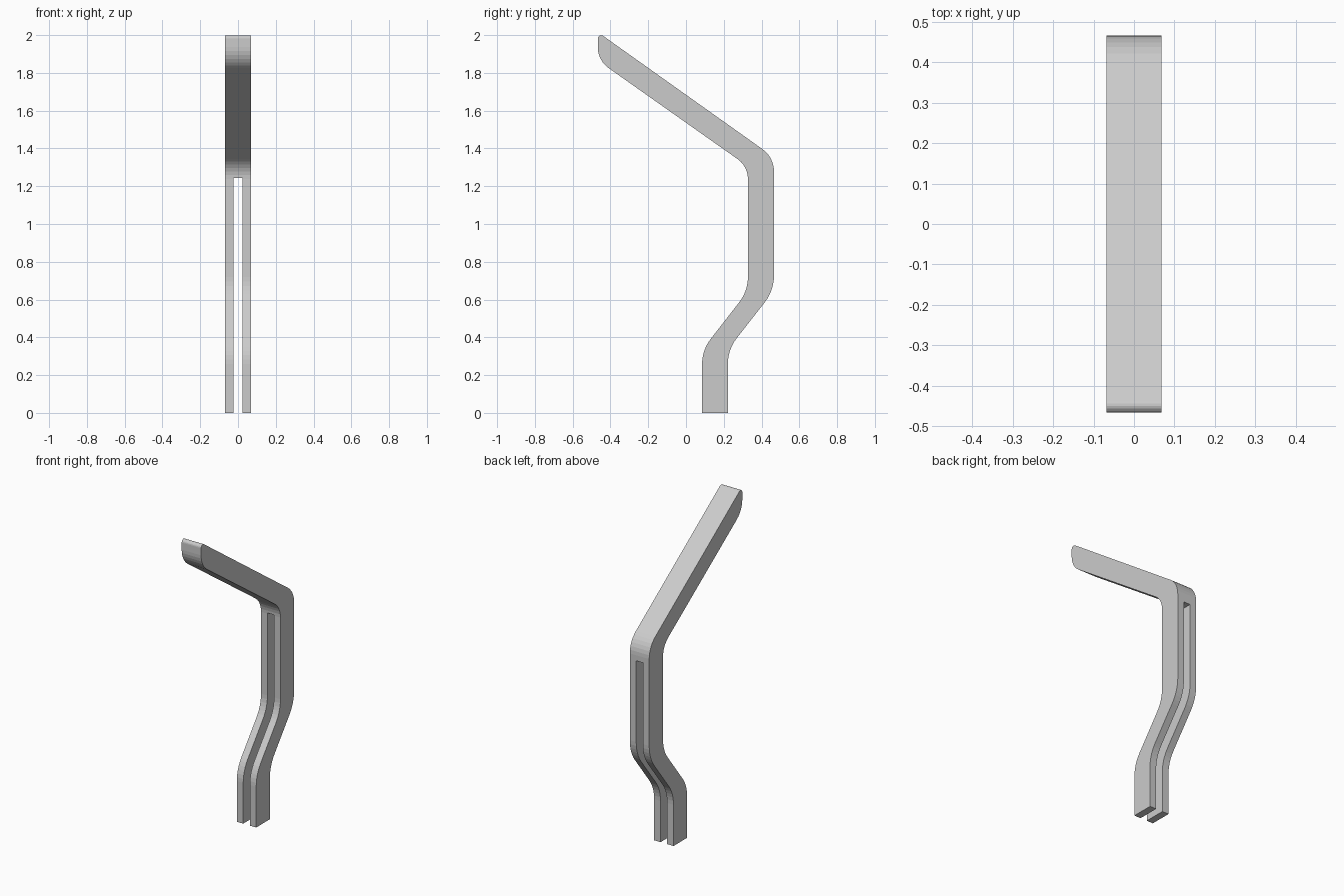
import bpy, bmesh
from math import tan, pi
from mathutils import Vector

if "Cube" in bpy.data.objects:
    bpy.data.objects.remove(bpy.data.objects["Cube"])

HALF_W = 0.068

# Side outline (y, z, fillet tangent length); zero means a sharp corner
OUTLINE = [
    (0.085, 0.0, 0), (0.222, 0.0, 0),
    (0.222, 0.336, 0.075), (0.466, 0.648, 0.08),
    (0.466, 1.353, 0.075), (-0.467, 2.016, 0.035),
    (-0.467, 1.866, 0.07), (0.328, 1.305, 0.067),
    (0.328, 0.645, 0.075), (0.085, 0.333, 0.075),
]


def rounded(points, steps=6):
    """Replace each corner by a circular arc."""
    out = []
    n = len(points)
    for i, (y, z, t) in enumerate(points):
        c = Vector((y, z))
        if not t:
            out.append(c)
            continue
        a = (Vector(points[i - 1][:2]) - c).normalized()
        b = (Vector(points[(i + 1) % n][:2]) - c).normalized()
        half = a.angle(b) / 2
        r = t * tan(half)
        centre = c + (a + b).normalized() * (t**2 + r**2) ** 0.5
        p, q = c + a * t - centre, c + b * t - centre
        sweep = pi - 2 * half
        for k in range(steps + 1):
            d = p.slerp(q, k / steps) if sweep > 0.01 else p.lerp(q, k / steps)
            out.append(centre + d.normalized() * r)
    return out


def extrude_profile(name, profile, half_width):
    bm = bmesh.new()
    face = bm.faces.new([bm.verts.new((-half_width, p.x, p.y)) for p in profile])
    new = bmesh.ops.extrude_face_region(bm, geom=[face])["geom"]
    verts = [g for g in new if isinstance(g, bmesh.types.BMVert)]
    bmesh.ops.translate(bm, verts=verts, vec=(2 * half_width, 0, 0))
    bmesh.ops.recalc_face_normals(bm, faces=bm.faces)
    mesh = bpy.data.meshes.new(name)
    bm.to_mesh(mesh)
    bm.free()
    obj = bpy.data.objects.new(name, mesh)
    bpy.context.collection.objects.link(obj)
    return obj


# Bent bar
bar = extrude_profile("bent_bar", rounded(OUTLINE), HALF_W)

# Slot that splits the lower bar into two prongs
slot = extrude_profile("slot_cutter", [Vector(p) for p in
                       ((-0.3, -0.2), (0.7, -0.2), (0.7, 1.243), (-0.3, 1.243))], 0.023)
cut = bar.modifiers.new("slot", 'BOOLEAN')
cut.operation = 'DIFFERENCE'
cut.solver = 'EXACT'
cut.object = slot
bpy.context.view_layer.objects.active = bar
bar.select_set(True)
bpy.ops.object.modifier_apply(modifier="slot")
bpy.data.objects.remove(slot)
